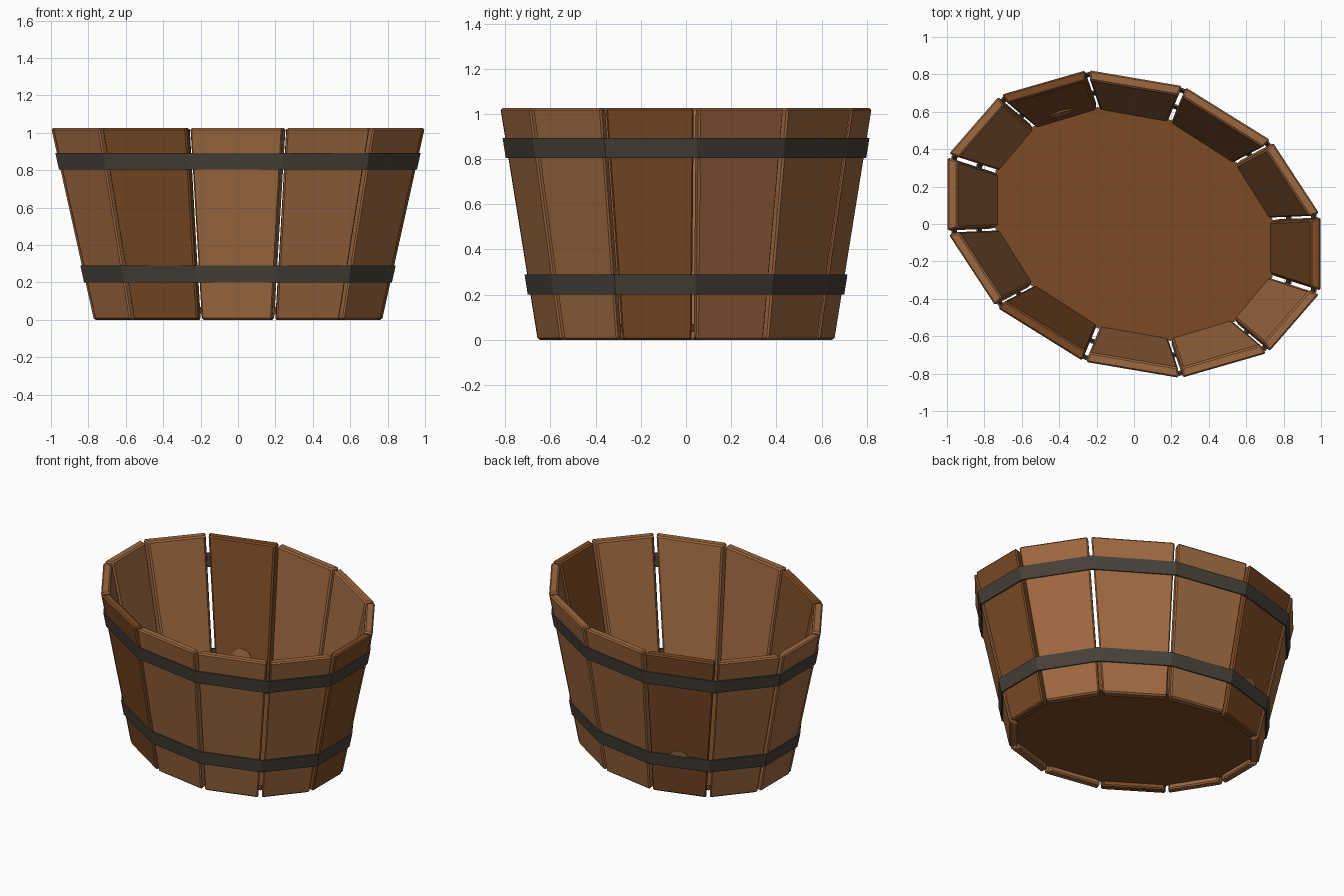
import bpy, bmesh
from mathutils import Vector

cube = bpy.data.objects.get("Cube")
if cube:
    bpy.data.objects.remove(cube, do_unlink=True)

HEIGHT, WALL, GAP = 1.025, 0.055, 0.011
# Half of the twelve-sided rim; the other half is its half-turn
HALF = [(0.998, 0.048), (0.998, -0.368), (0.718, -0.69),
        (0.25, -0.825), (-0.268, -0.737), (-0.738, -0.445)]
RIM = [Vector(p) for p in HALF] + [-Vector(p) for p in HALF]
N = len(RIM)


def material(name, color):
    mat = bpy.data.materials.new(name)
    mat.use_nodes = True
    mat.diffuse_color = color
    bsdf = mat.node_tree.nodes["Principled BSDF"]
    bsdf.inputs["Base Color"].default_value = color
    bsdf.inputs["Roughness"].default_value = 0.8
    return mat


light_wood = material("light wood", (0.34, 0.138, 0.05, 1))
dark_wood = material("dark wood", (0.2, 0.07, 0.018, 1))
iron = material("dark iron", (0.062, 0.052, 0.04, 1))


def ring(z, offset=0.0):
    """Outline of the flared wall at height z, moved outward by offset."""
    f = z / HEIGHT
    pts = [Vector((p.x * (0.772 + 0.228 * f), p.y * (0.8 + 0.2 * f))) for p in RIM]
    out = []
    for i, p in enumerate(pts):
        a = (p - pts[i - 1]).normalized()
        b = (pts[(i + 1) % N] - p).normalized()
        na, nb = Vector((-a.y, a.x)), Vector((-b.y, b.x))
        q = p + (na + nb) * (offset / (1 + na.dot(nb)))
        out.append(Vector((q.x, q.y, z)))
    return out


def make(name, bm, mat, bevel=0.0):
    bmesh.ops.recalc_face_normals(bm, faces=bm.faces[:])
    mesh = bpy.data.meshes.new(name)
    bm.to_mesh(mesh)
    bm.free()
    mesh.materials.append(mat)
    ob = bpy.data.objects.new(name, mesh)
    bpy.context.collection.objects.link(ob)
    if bevel:
        mod = ob.modifiers.new("soft edges", 'BEVEL')
        mod.width = bevel
        mod.segments = 1
    return ob


def bridge(bm, loops, closed):
    """Quads between successive point loops; closed joins last to first."""
    rows = [[bm.verts.new(p) for p in loop] for loop in loops]
    count = len(rows[0])
    for k in range(len(rows) if closed else len(rows) - 1):
        a, b = rows[k], rows[(k + 1) % len(rows)]
        for i in range(count):
            j = (i + 1) % count
            bm.faces.new((a[i], a[j], b[j], b[i]))
    return rows


# Staves, every fourth one darker
def stave_section(i, z):
    j = (i + 1) % N
    outer, inner = ring(z), ring(z, -WALL)
    d = (outer[j] - outer[i]).normalized() * GAP
    return [outer[i] + d, outer[j] - d, inner[j] - d, inner[i] + d]


for i in range(N):
    bm = bmesh.new()
    rows = bridge(bm, [stave_section(i, 0), stave_section(i, HEIGHT)], False)
    for row in rows:
        bm.faces.new(row)
    make(f"stave_{i + 1}", bm, light_wood if i % 4 else dark_wood, 0.009)

# Floor
bm = bmesh.new()
for row in bridge(bm, [ring(0.035, -0.045), ring(0.07, -0.045)], False):
    bm.faces.new(row)
make("floor", bm, dark_wood)

# Iron hoops
for name, low, high in (("lower_hoop", 0.2, 0.29), ("upper_hoop", 0.805, 0.893)):
    bm = bmesh.new()
    bridge(bm, [ring(low, 0.008), ring(high, 0.008),
                ring(high, -0.003), ring(low, -0.003)], True)
    make(name, bm, iron)

# Bung through one dark stave, just behind the lower hoop
k, z = 8, 0.265
low, high = ring(0), ring(HEIGHT)
along = high[k + 1] - high[k]
rise = high[k] + high[k + 1] - low[k] - low[k + 1]
normal = along.cross(rise).normalized()
here = ring(z)
middle = (here[k] + here[k + 1]) / 2
if normal.dot(middle) < 0:
    normal.negate()
bm = bmesh.new()
bmesh.ops.create_cone(bm, cap_ends=True, segments=16, radius1=0.065,
                      radius2=0.065, depth=WALL + 0.012)
bung = make("bung", bm, light_wood)
bung.rotation_euler = normal.to_track_quat('Z', 'Y').to_euler()
bung.location = middle - normal * WALL / 2
